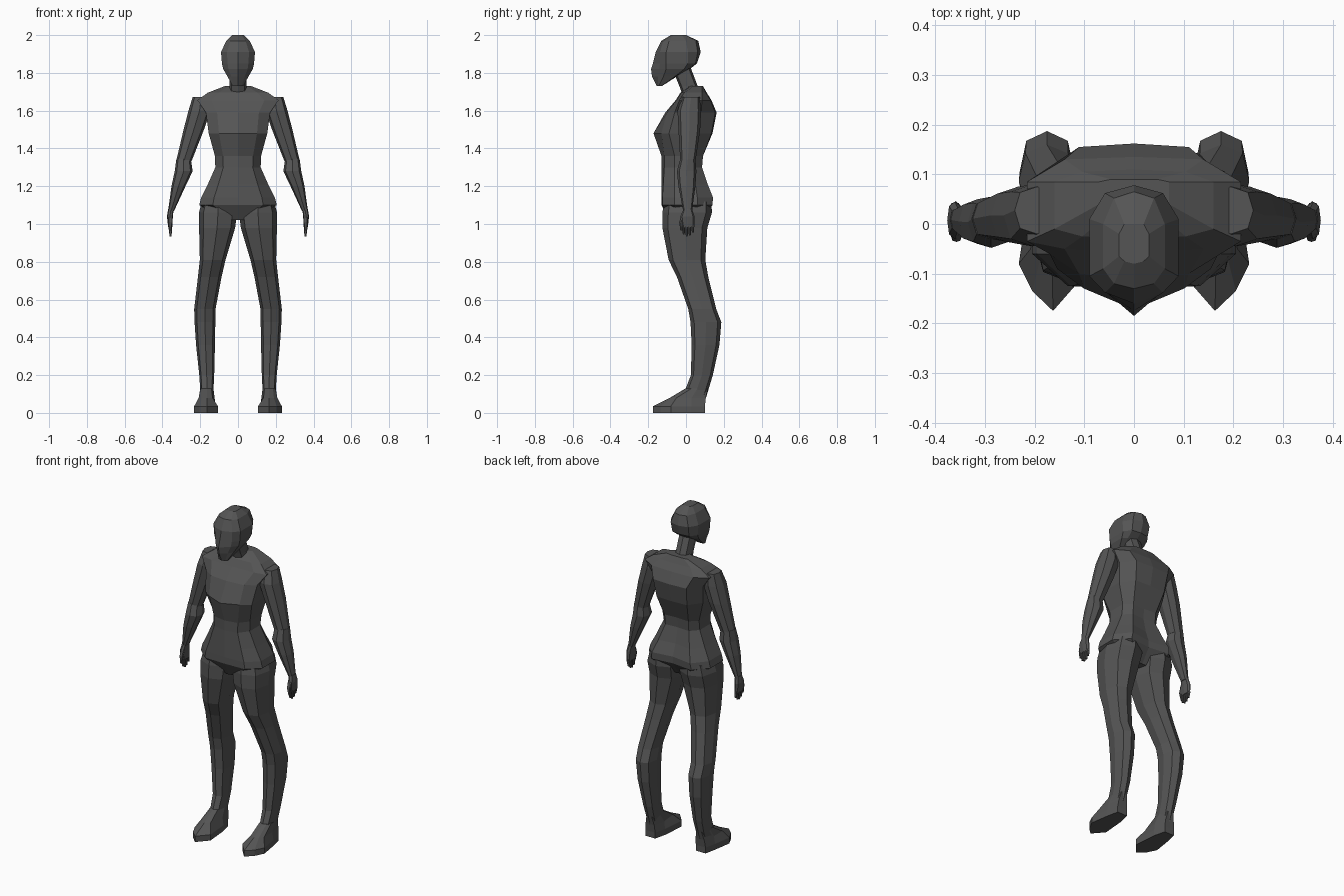
import bpy, bmesh, math

dark = bpy.data.materials.new("dark_grey")
dark.diffuse_color = (0.09, 0.09, 0.09, 1)


def loft(name, rings, mirror=False):
    """Skin a closed mesh through rings of equal point count."""
    bm = bmesh.new()
    loops = [[bm.verts.new(p) for p in ring] for ring in rings]
    n = len(loops[0])
    for a, b in zip(loops, loops[1:]):
        for i in range(n):
            j = (i + 1) % n
            bm.faces.new((a[i], a[j], b[j], b[i]))
    bm.faces.new(loops[0][::-1])
    bm.faces.new(loops[-1])
    bmesh.ops.recalc_face_normals(bm, faces=bm.faces)
    me = bpy.data.meshes.new(name)
    bm.to_mesh(me)
    bm.free()
    me.materials.append(dark)
    ob = bpy.data.objects.new(name, me)
    bpy.context.collection.objects.link(ob)
    if mirror:
        m = ob.modifiers.new("mirror", 'MIRROR')
        m.use_mirror_merge = False
    return ob


def body_ring(z, w, yf, yfs, ysf, ysb, ybs, yb):
    """Symmetric ten-sided section: front centre, sides, back centre."""
    half = [(.65 * w, yfs), (w, ysf), (w, ysb), (.65 * w, ybs)]
    pts = [(0, yf)] + half + [(0, yb)] + [(-x, y) for x, y in reversed(half)]
    return [(x, y, z) for x, y in pts]


def limb_ring(z, x0, x1, y0, y1):
    """Eight-sided section filling the given x and y range."""
    cx, cy, rx, ry = (x0 + x1) / 2, (y0 + y1) / 2, (x1 - x0) / 2, (y1 - y0) / 2
    d = .76
    unit = [(1, 0), (d, d), (0, 1), (-d, d), (-1, 0), (-d, -d), (0, -1), (d, -d)]
    return [(cx + u * rx, cy + v * ry, z) for u, v in unit]


# torso
loft("torso", [body_ring(*r) for r in [
    (1.02, .06, -.09, -.08, -.04, .04, .07, .07),
    (1.10, .205, -.13, -.125, -.06, .06, .14, .125),
    (1.14, .195, -.13, -.125, -.06, .06, .143, .125),
    (1.21, .16, -.13, -.12, -.06, .05, .115, .10),
    (1.30, .12, -.13, -.115, -.06, .04, .085, .08),
    (1.36, .122, -.13, -.115, -.06, .05, .09, .085),
    (1.48, .155, -.172, -.13, -.09, .06, .135, .14),
    (1.59, .17, -.11, -.10, -.06, .08, .155, .162),
    (1.655, .215, -.055, -.05, -.035, .085, .13, .135),
    (1.695, .16, -.03, -.025, -.01, .085, .105, .11),
    (1.73, .07, .02, .025, .04, .085, .09, .09)]])

# neck and head
loft("neck", [limb_ring(*r) for r in [
    (1.67, -.05, .05, -.015, .08),
    (1.73, -.045, .045, -.035, .062),
    (1.84, -.045, .045, -.08, .02)]])
loft("head", [body_ring(*r) for r in [
    (1.73, .028, -.155, -.15, -.145, -.13, -.128, -.128),
    (1.78, .055, -.18, -.148, -.12, -.06, -.055, -.05),
    (1.82, .078, -.185, -.142, -.105, -.01, .01, .02),
    (1.85, .085, -.175, -.138, -.105, .01, .05, .058),
    (1.91, .09, -.16, -.138, -.105, .01, .062, .078),
    (1.97, .062, -.13, -.12, -.09, .0, .052, .065),
    (2.0, .03, -.08, -.075, -.065, -.02, 0, .0)]])

# arms
loft("upper_arm", [limb_ring(*r) for r in [
    (1.672, .15, .24, -.02, .075),
    (1.60, .145, .262, -.045, .08),
    (1.50, .18, .288, -.04, .075),
    (1.33, .247, .328, -.03, .05)]], True)
loft("forearm", [limb_ring(*r) for r in [
    (1.345, .25, .326, -.03, .05),
    (1.28, .24, .335, -.048, .055),
    (1.20, .278, .352, -.04, .05),
    (1.07, .338, .37, -.015, .032)]], True)
loft("hand", [limb_ring(*r) for r in [
    (1.08, .34, .37, -.013, .032),
    (1.04, .345, .376, -.03, .045),
    (.985, .347, .37, -.022, .046)]], True)

# fingers and thumb
for i, (y, tip) in enumerate([(-.012, .945), (.004, .935), (.02, .94), (.036, .955)]):
    loft("finger_%d" % (i + 1), [
        limb_ring(.995, .35, .37, y - .008, y + .008),
        limb_ring(tip, .351, .362, y - .005, y + .005)], True)
loft("thumb", [limb_ring(1.05, .345, .37, -.024, .0),
               limb_ring(1.01, .347, .368, -.036, -.016),
               limb_ring(.965, .355, .365, -.03, -.02)], True)

# legs
loft("leg", [limb_ring(*r) for r in [
    (1.12, .015, .19, -.115, .135),
    (1.06, .005, .207, -.125, .137),
    (.98, .015, .206, -.125, .113),
    (.81, .066, .202, -.092, .102),
    (.72, .087, .212, -.048, .118),
    (.55, .119, .232, .012, .16),
    (.48, .12, .23, .024, .187),
    (.36, .122, .222, .03, .177),
    (.20, .126, .205, .026, .142),
    (.12, .13, .20, -.005, .118),
    (.06, .13, .205, -.03, .10)]], True)

# feet
sole = [(.163, -.175), (.205, -.135), (.232, -.08), (.215, .03),
        (.20, .1), (.135, .1), (.118, .03), (.106, -.11)]
instep = [(.165, -.085), (.19, -.075), (.208, -.05), (.207, .03),
          (.195, .105), (.138, .105), (.124, .03), (.135, -.07)]
ankle = [(.165, -.002), (.185, .004), (.198, .03), (.2, .06),
         (.183, .115), (.147, .115), (.13, .06), (.14, .005)]
loft("foot", [[(x, y, z) for x, y in o] for o, z in
              [(sole, 0), (sole, .035), (instep, .08), (ankle, .13)]], True)
